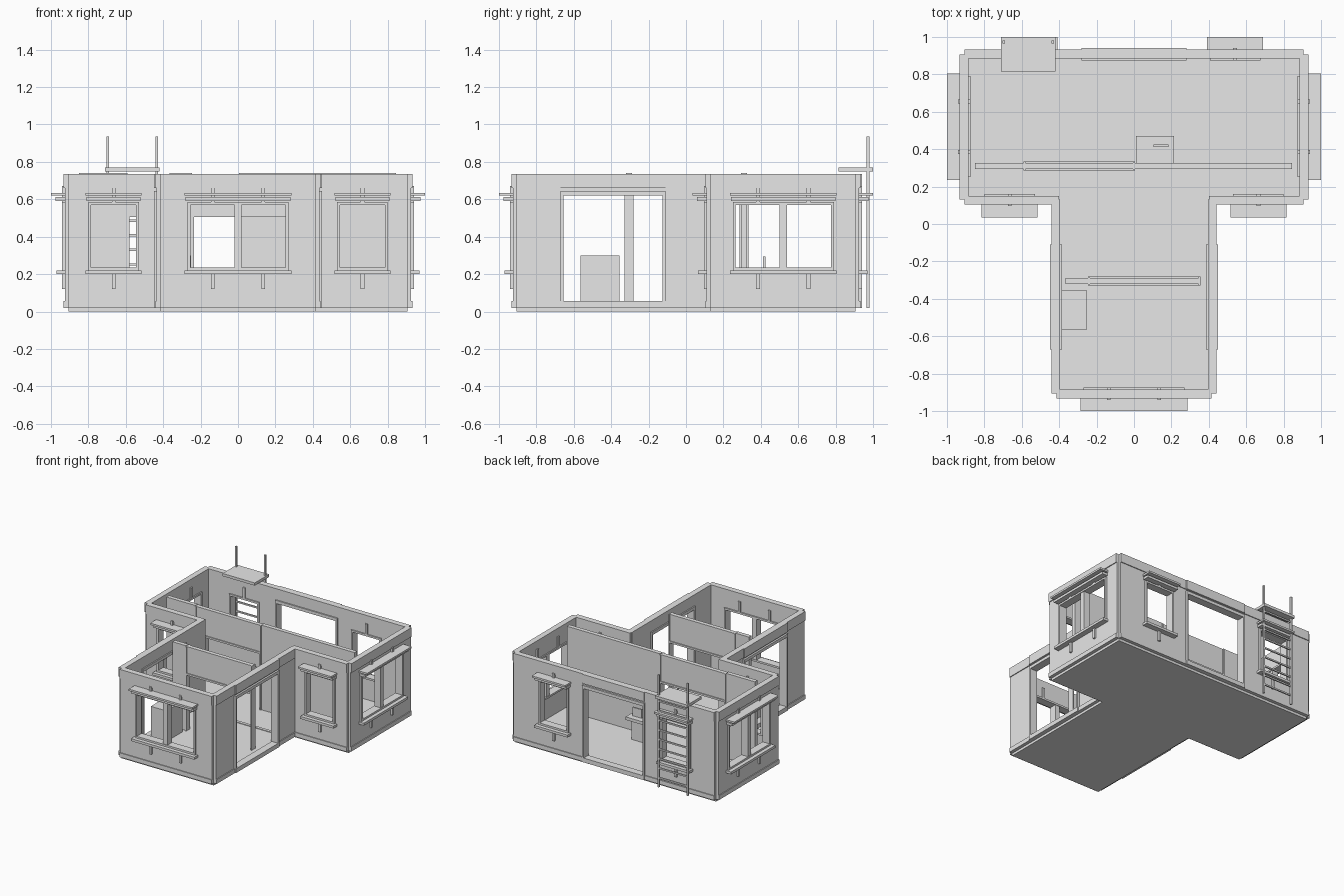
import bpy
import bmesh
from math import radians
from mathutils import Matrix, Vector

if "Cube" in bpy.data.objects:
    bpy.data.objects.remove(bpy.data.objects["Cube"], do_unlink=True)

grey = bpy.data.materials.new("plain_grey")
grey.use_nodes = True
grey.diffuse_color = (0.8, 0.8, 0.8, 1)
grey.node_tree.nodes["Principled BSDF"].inputs["Base Color"].default_value = (0.8, 0.8, 0.8, 1)

FLOOR, TOP = 0.05, 0.735
HEAD = 0.62
WORLD = Matrix.Identity(4)


def boxes(name, spans, frame=WORLD):
    """One object made of boxes, each given as x, y and z ranges."""
    bm = bmesh.new()
    for span in spans:
        low, high = Vector(span[0::2]), Vector(span[1::2])
        m = Matrix.Translation((low + high) / 2) @ Matrix.Diagonal((*(high - low), 1))
        bmesh.ops.create_cube(bm, size=1, matrix=frame @ m)
    mesh = bpy.data.meshes.new(name)
    bm.to_mesh(mesh)
    bm.free()
    mesh.materials.append(grey)
    obj = bpy.data.objects.new(name, mesh)
    bpy.context.collection.objects.link(obj)
    return obj


def cut(obj, span, frame):
    cutter = boxes(obj.name + "_cutter", [span], frame)
    cutter.hide_render = True
    cutter.hide_viewport = True
    cutter.display_type = 'WIRE'
    mod = obj.modifiers.new("opening", 'BOOLEAN')
    mod.operation = 'DIFFERENCE'
    mod.solver = 'EXACT'
    mod.object = cutter


def window(name, frame, u, half, double):
    # Frame with an optional central mullion
    a, b = u - half, u + half
    bars = [(a, a + 0.015, -0.015, 0.05, 0.22, 0.585),
            (b - 0.015, b, -0.015, 0.05, 0.22, 0.585),
            (a, b, -0.015, 0.05, 0.22, 0.235),
            (a, b, -0.015, 0.05, 0.57, 0.585)]
    if double:
        bars.append((u - 0.02, u + 0.02, -0.01, 0.045, 0.225, 0.58))
    boxes(name + "_frame", bars, frame)
    # Sill, lintel and shallow awning
    boxes(name + "_sill", [(a - 0.015, b + 0.015, -0.045, 0.005, 0.2, 0.22)], frame)
    boxes(name + "_lintel", [(a - 0.01, b + 0.01, -0.05, 0.005, 0.592, 0.612)], frame)
    boxes(name + "_awning", [(a - 0.015, b + 0.015, -0.075, 0.005, 0.62, 0.635)], frame)
    # Narrow brackets above and below
    clips = []
    for c in ((u - 0.135, u + 0.135) if double else (u,)):
        clips.append((c - 0.01, c + 0.01, -0.015, 0.005, 0.12, 0.2))
        clips.append((c - 0.01, c + 0.01, -0.015, 0.05, 0.585, 0.67))
    boxes(name + "_brackets", clips, frame)


def doorway(name, frame, u, half):
    a, b = u - half, u + half
    boxes(name + "_frame", [(a - 0.01, a + 0.005, -0.015, 0.05, FLOOR, 0.64),
                            (b - 0.005, b + 0.01, -0.015, 0.05, FLOOR, 0.64),
                            (a - 0.01, b + 0.01, -0.015, 0.05, HEAD, 0.645),
                            (a - 0.01, b + 0.01, -0.015, 0.045, 0.02, 0.055),
                            (a - 0.01, b + 0.01, -0.015, 0.0, 0.66, TOP)], frame)


def wall(name, angle, dist, u0, u1, windows=(), doors=()):
    # Local x runs along the wall and local -y points outdoors
    u0, u1 = sorted((u0, u1))
    frame = Matrix.Rotation(radians(angle), 4, 'Z') @ Matrix.Translation((0, -dist, 0))
    panel = boxes(name, [(u0, u1, 0, 0.04, 0.02, TOP)], frame)
    for i, (u, half, double) in enumerate(windows):
        cut(panel, (u - half + 0.005, u + half - 0.005, -0.1, 0.1, 0.225, 0.58), frame)
        window(f"{name}_window_{i}", frame, u, half, double)
    for u, half in doors:
        cut(panel, (u - half, u + half, -0.1, 0.1, 0.055, HEAD), frame)
        doorway(name + "_doorway", frame, u, half)
    # Raised bands at the foot and the head of the wall
    boxes(name + "_bands", [(u0, u1, -0.007, 0.01, 0.02, 0.055),
                            (u0, u1, -0.007, 0.01, 0.66, TOP)], frame)


DOUBLE, SINGLE = 0.27, 0.135

# Outer walls of the T-shaped plan
wall("front_wall", 0, 0.925, -0.415, 0.415, [(0, DOUBLE, True)])
wall("back_wall", 180, 0.925, -0.905, 0.905,
     [(-0.54, SINGLE, False), (0.56, SINGLE, False)], [(0, 0.27)])
for side, s in (("left", 1), ("right", -1)):
    wall(side + "_end_wall", 90 * s, 0.925, 0.13 * s, 0.905 * s, [(0.52 * s, DOUBLE, True)])
    wall(side + "_wing_front_wall", 0, -0.11, 0.4 * s, 0.905 * s, [(0.665 * s, SINGLE, False)])
    wall(side + "_porch_wall", 90 * s, 0.435, -0.905 * s, 0.13 * s, (), [(-0.39 * s, 0.27)])

# Base slab and raised floor
boxes("base_slab", [(-0.905, 0.905, 0.13, 0.905, 0, 0.022),
                    (-0.415, 0.415, -0.905, 0.13, 0, 0.022)])
boxes("floor", [(-0.89, 0.89, 0.145, 0.89, 0.02, FLOOR),
                (-0.4, 0.4, -0.89, 0.145, 0.02, FLOOR)])
boxes("floor_threshold", [(-0.395, 0.395, 0.005, 0.03, FLOOR, FLOOR + 0.005)])


def partition(name, y, x0, x1, door0, door1, head):
    solid = [(a, b, y - 0.017, y + 0.017, FLOOR, 0.74)
             for a, b in ((x0, door0), (door1, x1)) if b - a > 0.02]
    solid.append((door0, door1, y - 0.017, y + 0.017, head, TOP))
    boxes(name, solid)
    boxes(name + "_door_frame", [(door0, door0 + 0.01, y - 0.025, y + 0.025, FLOOR, TOP),
                                 (door1 - 0.01, door1, y - 0.025, y + 0.025, FLOOR, TOP),
                                 (door0, door1, y - 0.025, y + 0.025, head, head + 0.015)])


# Inner walls with wide openings
partition("rear_partition", 0.31, -0.85, 0.845, -0.59, 0.005, 0.505)
partition("front_partition", -0.305, -0.365, 0.355, -0.245, 0.355, 0.505)

# Furniture
boxes("cabinet", [(-0.39, -0.25, -0.565, -0.355, FLOOR, 0.3)])
boxes("desk_top", [(0.01, 0.215, 0.325, 0.47, 0.2, 0.225)])
boxes("desk_pedestal", [(0.07, 0.17, 0.34, 0.46, FLOOR, 0.2)])
boxes("desk_screen", [(0.105, 0.185, 0.413, 0.425, 0.225, 0.295)])
boxes("desk_keyboard", [(0.105, 0.185, 0.36, 0.393, 0.225, 0.232)])

# Ladder and roof platform behind the building
boxes("ladder_rails", [(x - 0.007, x + 0.007, 0.965, 0.98, 0.02, 0.935)
                       for x in (-0.697, -0.435)])
boxes("ladder_rungs", [(-0.697, -0.435, 0.967, 0.978, z, z + 0.012)
                       for z in (0.09 + 0.078 * i for i in range(9))])
boxes("ladder_platform", [(-0.71, -0.42, 0.815, 1.0, 0.748, 0.77)])
